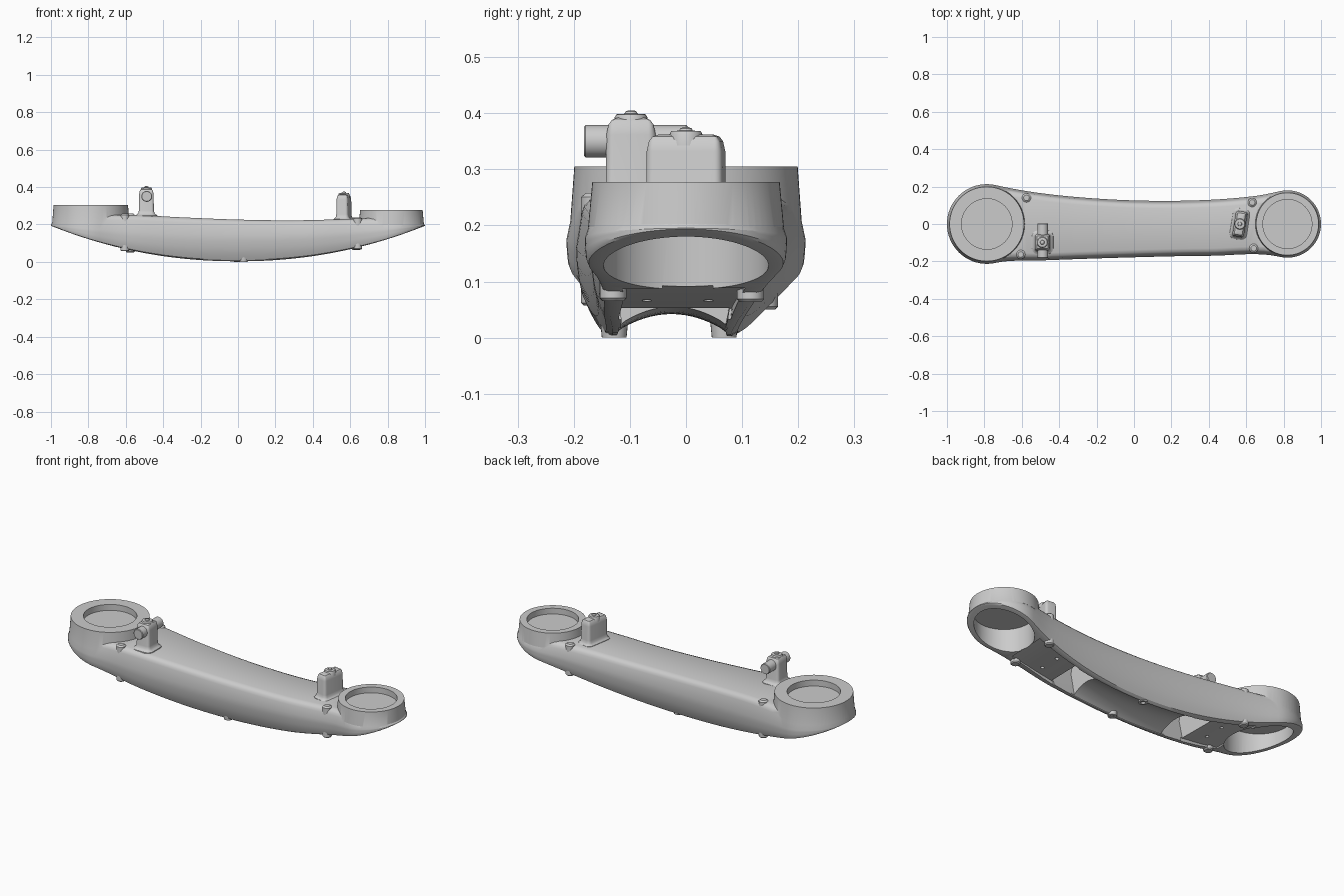
import bpy, bmesh, math

if "Cube" in bpy.data.objects:
    bpy.data.objects.remove(bpy.data.objects["Cube"])

# end circles: centre x, radius
LX, LR, RX, RR = -0.787, 0.213, 0.82, 0.18
XL, XR = -0.74, 0.78
TOP = [(-.74, .2078), (-.5, .165), (-.2, .136), (.1, .124), (.4, .129), (.65, .15), (.78, .1755)]
BOT = [(-.74, .2078), (-.5, .195), (0, .178), (.4, .17), (.78, .1755)]
DECK = [(-1, .25), (-.55, .25), (-.3, .238), (0, .226), (.3, .222), (.55, .228), (.75, .235), (1, .235)]


def curve(p, x, s0=None, s1=None):
    """Smooth cubic through the points p."""
    n = len(p)
    m = [(p[min(i + 1, n - 1)][1] - p[max(i - 1, 0)][1]) / (p[min(i + 1, n - 1)][0] - p[max(i - 1, 0)][0]) for i in range(n)]
    if s0 is not None:
        m[0], m[-1] = s0, s1
    i = 0
    while i < n - 2 and x > p[i + 1][0]:
        i += 1
    h = p[i + 1][0] - p[i][0]
    t = (x - p[i][0]) / h
    return ((2*t**3 - 3*t*t + 1) * p[i][1] + (t**3 - 2*t*t + t) * h * m[i]
            + (3*t*t - 2*t**3) * p[i + 1][1] + (t**3 - t*t) * h * m[i + 1])


def zt(x): return curve(DECK, x)
def zb(x): return 0.003 + 0.19 * abs(x) ** 2.1
def zc(x): return 0.145 + 0.05 * x * x


def edge(x, side):
    """Outline point and outward normal on the back (+1) or front (-1) edge."""
    for c, r, at in ((LX, LR, x <= XL), (RX, RR, x >= XR)):
        if at:
            y = math.sqrt(max(r * r - (x - c) ** 2, 0))
            return x, side * y, (x - c) / r, side * y / r
    f = lambda u: curve(TOP if side > 0 else BOT, u, -.226, .228)
    d = (f(x + 1e-4) - f(x - 1e-4)) / 2e-4
    k = math.hypot(d, 1)
    return x, side * f(x), -d / k, side / k


def finish(name, bm):
    bmesh.ops.remove_doubles(bm, verts=bm.verts, dist=1e-5)
    bmesh.ops.recalc_face_normals(bm, faces=bm.faces)
    me = bpy.data.meshes.new(name)
    bm.to_mesh(me)
    bm.free()
    ob = bpy.data.objects.new(name, me)
    bpy.context.collection.objects.link(ob)
    return ob


def outline_solid(name, xs, layers):
    """Stack the arm outline in layers of (z, inset) given as functions of x."""
    bm = bmesh.new()
    n = len(xs)
    path = [(x, 1) for x in xs] + [(x, -1) for x in reversed(xs)]
    rings = []
    for layer in layers:
        ring = []
        for x, s in path:
            px, py, nx, ny = edge(x, s)
            d = layer(x)[1]
            ring.append(bm.verts.new((px - nx * d, py - ny * d, layer(px - nx * d)[0])))
        rings.append(ring)
    m = 2 * n
    for a, b in zip(rings, rings[1:]):
        for i in range(m):
            bm.faces.new((a[i], a[(i + 1) % m], b[(i + 1) % m], b[i]))
    for r in (rings[0], rings[-1]):
        for i in range(n - 1):
            bm.faces.new((r[i], r[i + 1], r[m - 2 - i], r[m - 1 - i]))
    return finish(name, bm)


def loft(name, rings):
    """Closed solid through rings of equal point count."""
    bm = bmesh.new()
    vs = [[bm.verts.new(p) for p in r] for r in rings]
    n = len(vs[0])
    for a, b in zip(vs, vs[1:]):
        for i in range(n):
            bm.faces.new((a[i], a[(i + 1) % n], b[(i + 1) % n], b[i]))
    bm.faces.new(vs[0])
    bm.faces.new(vs[-1])
    return finish(name, bm)


def turned(name, x, y, prof, n=32):
    """Round part from (radius, z) pairs about a vertical axis."""
    return loft(name, [[(x + r * math.cos(2 * math.pi * i / n), y + r * math.sin(2 * math.pi * i / n), z)
                        for i in range(n)] for r, z in prof])


def boolean(ob, cutter, op='DIFFERENCE'):
    mod = ob.modifiers.new('cut', 'BOOLEAN')
    mod.operation, mod.solver, mod.object = op, 'EXACT', cutter
    bpy.context.view_layer.objects.active = ob
    bpy.ops.object.modifier_apply(modifier=mod.name)
    bpy.data.objects.remove(cutter)


def span(a, b, n): return [a + (b - a) * i / n for i in range(n + 1)]


# arm body
la, ra = math.acos((LX - XL) / LR), math.acos((XR - RX) / RR)
xs = [LX - LR * math.cos(a) for a in span(0, la, 18)]
xs += span(XL, XR, 36)[1:-1]
xs += [RX + RR * math.cos(a) for a in span(ra, 0, 18)]


def side(t, extra=0):
    def f(x):
        d = (zc(x) - zb(x)) * t
        return zc(x) - d, 1.6 * d * d + extra
    return f


body = outline_solid('arm_body', xs, [
    side(1, .012), side(.95, .003), side(.75), side(.5), side(.25), side(0),
    lambda x: (zt(x) - .028, .010), lambda x: (zt(x) - .016, .014),
    lambda x: (zt(x) - .006, .023), lambda x: (zt(x), .040)])

# raised end rings joined to the arm
for c, r0, r1, z in ((LX, .207, .199, .305), (RX, .1745, .167, .277)):
    boolean(body, turned('ring', c, 0, [(r0, .197), (r1, z)], 72), 'UNION')

# underside: arched middle, a deep pocket either side, shallow recesses over the plates
arch = []
for x in span(-.3, .3, 16):
    y0, y1 = edge(x, -1)[1] + .052, edge(x, 1)[1] - .052
    arch.append([(x, y1, -.1), (x, y0, -.1)] + [
        (x, y0 + (y1 - y0) * t, zb(x) + .005 + .034 * math.sin(math.pi * t) ** .8) for t in span(0, 1, 16)])
boolean(body, loft('arch', arch))
for s in (-1, 1):
    boolean(body, outline_solid('pocket', sorted(s * x for x in span(.28, .42, 6)), [
        lambda x: (zb(x) - .04, .058), lambda x: (zb(x) + .01, .054), lambda x: (zc(x), .03),
        lambda x: (zt(x) - .045, .036), lambda x: (zt(x) - .025, .056)]))
    boolean(body, outline_solid('recess', sorted(s * x for x in span(.41, .645 if s < 0 else .675, 12)), [
        lambda x: (zb(x) - .04, .054),
        lambda x: (zb(x) + .019 - .012 * max(0, abs(x) - .45) / .2, .048)]))

# bores below and dishes above in both ends
for c, rb, ceil, rt, floor in ((LX, .168, .245, .135, .272), (RX, .147, .22, .131, .245)):
    boolean(body, turned('bore', c, 0, [(rb, -.05), (rb, ceil)], 64))
    boolean(body, turned('dish', c, 0, [(rt, floor), (rt, .4)], 64))

# small screw holes in the plates
for x in (-.52, .52):
    for y in (-.07, .04):
        boolean(body, turned('hole', x, y, [(.009, 0), (.009, .1)], 16))
parts = [body]

# through bolts with low domed heads
for i, (x, y) in enumerate([(-.575, .14), (-.605, -.163), (.632, .115), (.64, -.13)]):
    t, b = zt(x) - .004, zb(x) - .012
    parts.append(turned(f'bolt_{i + 1}', x, y, [(.019, b), (.024, b + .005), (.024, t + .004), (.015, t + .011)], 24))

# feet under the arch
for i, (x, y) in enumerate([(.03, -.128), (.0, .068)]):
    parts.append(turned(f'foot_{i + 1}', x, y, [(.011, .012), (.011, 0), (.022, 0), (.028, .06)], 24))


def post(name, cx, cy, w, d, top, rot, flare):
    """Rounded block with a flared base and soft top."""
    z0 = zt(cx)
    rings = []
    for z, o in ((z0 - .02, flare * 1.2), (z0 + .001, flare), (z0 + .006, flare * .5), (z0 + .013, flare * .2),
                 (z0 + .026, 0), (top - .03, -.001), (top - .012, -.005), (top - .004, -.011), (top, -.021)):
        r = .014 + max(o, -.012)
        ring = []
        for q in range(4):
            sx, sy = (1, -1, -1, 1)[q], (1, 1, -1, -1)[q]
            for k in range(6):
                a = math.pi / 2 * (q + k / 5)
                x = sx * (w / 2 + o - r) + r * math.cos(a)
                y = sy * (d / 2 + o - r) + r * math.sin(a)
                ring.append((cx + x * math.cos(rot) - y * math.sin(rot),
                             cy + x * math.sin(rot) + y * math.cos(rot), z))
        rings.append(ring)
    parts.append(loft(name, rings))
    # screw on top
    parts.append(turned(name + '_screw', cx, cy, [(.031, top - .02), (.029, top + .001), (.026, top + .006),
                 (.012, top + .007), (.01, top + .011), (.005, top + .013)], 24))


post('left_post', -.49, -.098, .08, .09, .392, 0, .018)
post('right_post', .566, 0, .064, .138, .362, -.16, .014)

# cross pin through the left post
n = 32
parts.append(loft('cross_pin', [[(-.488 + r * math.cos(2 * math.pi * i / n), y, .35 + r * math.sin(2 * math.pi * i / n))
             for i in range(n)] for y, r in ((-.182, .026), (-.179, .029), (.0, .029), (.004, .026))]))

bpy.ops.object.select_all(action='DESELECT')
for ob in parts:
    ob.select_set(True)
bpy.context.view_layer.objects.active = body
bpy.ops.object.shade_smooth_by_angle(angle=math.radians(30))
